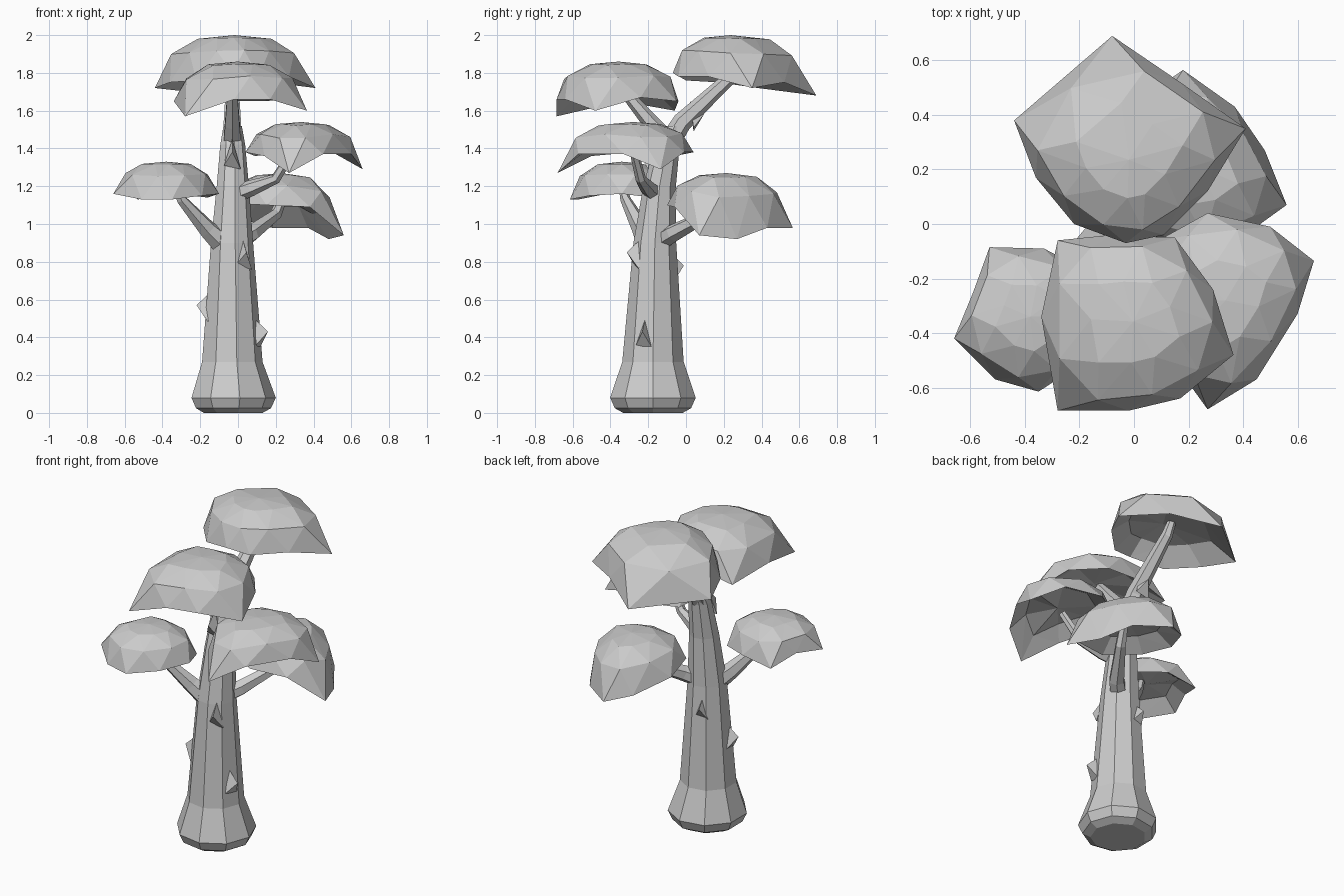
import bpy
import bmesh
import math
from mathutils import Vector

cube = bpy.data.objects.get("Cube")
if cube:
    bpy.data.objects.remove(cube, do_unlink=True)

grey = bpy.data.materials.new("plain_grey")
grey.use_nodes = True
grey.diffuse_color = (0.6, 0.6, 0.6, 1)
grey.node_tree.nodes["Principled BSDF"].inputs["Base Color"].default_value = (0.6, 0.6, 0.6, 1)


def finish(name, bm):
    bmesh.ops.recalc_face_normals(bm, faces=bm.faces)
    mesh = bpy.data.meshes.new(name)
    bm.to_mesh(mesh)
    bm.free()
    mesh.materials.append(grey)
    obj = bpy.data.objects.new(name, mesh)
    bpy.context.collection.objects.link(obj)


def bridge(bm, a, b):
    """Join two equal rings with triangles."""
    n = len(a)
    for i in range(n):
        j = (i + 1) % n
        bm.faces.new((a[i], a[j], b[i]))
        bm.faces.new((a[j], b[j], b[i]))


def tube(name, path, sides, level=False):
    """Tapering limb along (x, y, z, radius) points."""
    bm = bmesh.new()
    pts = [Vector(p[:3]) for p in path]
    rings = []
    for i, p in enumerate(pts):
        d = Vector((0, 0, 1))
        if not level:
            d = pts[min(i + 1, len(pts) - 1)] - pts[max(i - 1, 0)]
        turn = d.to_track_quat('Z', 'Y')
        ring = []
        for k in range(sides):
            t = math.tau * (k + 0.5) / sides
            ring.append(bm.verts.new(p + turn @ Vector((math.cos(t), math.sin(t), 0)) * path[i][3]))
        rings.append(ring)
    for a, b in zip(rings, rings[1:]):
        for k in range(sides):
            j = (k + 1) % sides
            bm.faces.new((a[k], a[j], b[j], b[k]))
    bm.faces.new(rings[0])
    bm.faces.new(rings[-1])
    finish(name, bm)


def canopy(name, rim, top):
    """Faceted dome over an uneven rim, with a hollow underside."""
    bm = bmesh.new()
    rim = [Vector(p) for p in rim]
    n = len(rim)
    mid = sum(rim, Vector()) / n
    mid.z = top

    def ring(points, scale, rise):
        out = []
        for p in points:
            q = mid.lerp(p, scale)
            q.z = p.z + (top - p.z) * rise
            out.append(bm.verts.new(q))
        return out

    halves = [(rim[i] + rim[(i + 1) % n]) / 2 for i in range(n)]
    edge = ring(rim, 1, 0)
    shoulder = ring(halves, 0.88, 0.62)
    crown = ring(rim, 0.46, 0.93)
    bridge(bm, edge, shoulder)
    # The crown ring starts half a step on, so shift it to follow the shoulder
    bridge(bm, shoulder, crown[1:] + crown[:1])
    apex = bm.verts.new(mid)
    hollow = ring(rim, 0.66, 0.38)
    bridge(bm, edge, hollow)
    roof = bm.verts.new((mid.x, mid.y, top - 0.12))
    for i in range(n):
        j = (i + 1) % n
        bm.faces.new((crown[i], crown[j], apex))
        bm.faces.new((hollow[i], hollow[j], roof))
    finish(name, bm)


def thorn(name, base, angle):
    """Broken twig: a small three-sided spike leaning out of the bark."""
    bm = bmesh.new()
    out = Vector((math.cos(angle), math.sin(angle), 0))
    side = Vector((-out.y, out.x, 0))
    up = Vector((0, 0, 1))
    b = Vector(base)
    foot = [b + up * 0.08 - out * 0.02, b - up * 0.06 - side * 0.045, b - up * 0.08 + side * 0.045]
    foot = [bm.verts.new(p) for p in foot]
    tip = bm.verts.new(b + out * 0.055 + up * 0.01)
    bm.faces.new(foot)
    for i in range(3):
        bm.faces.new((foot[i], foot[(i + 1) % 3], tip))
    finish(name, bm)


# Trunk with a flared foot
tube("trunk", [(-.03, -.175, 0, .16), (-.03, -.175, .025, .205), (-.03, -.175, .08, .23),
               (-.035, -.175, .27, .165), (-.035, -.165, .9, .115), (-.03, -.14, 1.2, .088),
               (-.03, -.1, 1.42, .068), (-.03, -.06, 1.52, .05)], 9, level=True)

# Branches
tube("back_top_branch", [(-.03, -.12, 1.38, .06), (-.03, -.02, 1.54, .052), (-.03, .26, 1.8, .033),
                         (-.03, .3, 1.87, .025)], 6)
tube("front_top_branch", [(-.03, -.08, 1.42, .055), (-.03, -.18, 1.53, .045), (-.03, -.34, 1.72, .028)], 6)
tube("left_branch", [(-.04, -.15, 1.15, .05), (.07, -.2, 1.19, .043), (.2, -.24, 1.24, .028),
                     (.3, -.28, 1.4, .022)], 6)
tube("right_branch", [(-.04, -.18, .86, .07), (-.16, -.235, .97, .05), (-.3, -.32, 1.13, .028),
                      (-.34, -.34, 1.22, .02)], 6)
tube("back_left_branch", [(-.05, -.18, .88, .055), (.07, -.07, .95, .048), (.2, .12, 1.05, .032),
                          (.24, .2, 1.15, .025)], 6)

# Leaf canopies
canopy("back_top_canopy", [(-.08, .69, 1.68), (-.44, .38, 1.72), (-.36, .17, 1.75), (-.22, .0, 1.76),
                           (-.03, -.07, 1.8), (.11, -.04, 1.78), (.27, .12, 1.78), (.41, .35, 1.72),
                           (.17, .52, 1.75)], 2.0)
canopy("front_top_canopy", [(-.28, -.06, 1.6), (-.34, -.34, 1.65), (-.28, -.685, 1.57), (-.02, -.685, 1.66),
                            (.17, -.64, 1.66), (.365, -.48, 1.6), (.29, -.24, 1.67), (.15, -.05, 1.65),
                            (-.08, -.04, 1.65)], 1.86)
canopy("left_canopy", [(.66, -.135, 1.29), (.6, -.33, 1.37), (.45, -.57, 1.37), (.27, -.68, 1.27),
                       (.14, -.5, 1.36), (.04, -.28, 1.38), (.09, -.06, 1.36), (.27, .04, 1.38),
                       (.5, -.01, 1.38)], 1.54)
canopy("back_left_canopy", [(.18, .565, .98), (.37, .43, .98), (.48, .27, .92), (.56, .07, .94),
                            (.38, -.06, 1.09), (.15, -.1, 1.1), (-.03, .04, 1.11), (-.07, .25, 1.08),
                            (.04, .47, 1.02)], 1.27)
canopy("right_canopy", [(-.53, -.085, 1.13), (-.59, -.25, 1.18), (-.66, -.42, 1.16), (-.51, -.57, 1.13),
                        (-.35, -.615, 1.13), (-.19, -.51, 1.15), (-.1, -.34, 1.16), (-.16, -.18, 1.14),
                        (-.33, -.09, 1.16)], 1.33)

# Broken twigs around the bark
for label, base, angle in [("left", (.105, -.22, .42), -0.2), ("right", (-.165, -.2, .56), 3.3),
                           ("front", (.03, -.26, .84), -1.3), ("back", (-.07, -.065, .77), 1.8),
                           ("upper", (-.03, -.2, 1.37), -1.57), ("top", (-.03, .04, 1.57), 1.57)]:
    thorn(label + "_broken_twig", base, angle)
